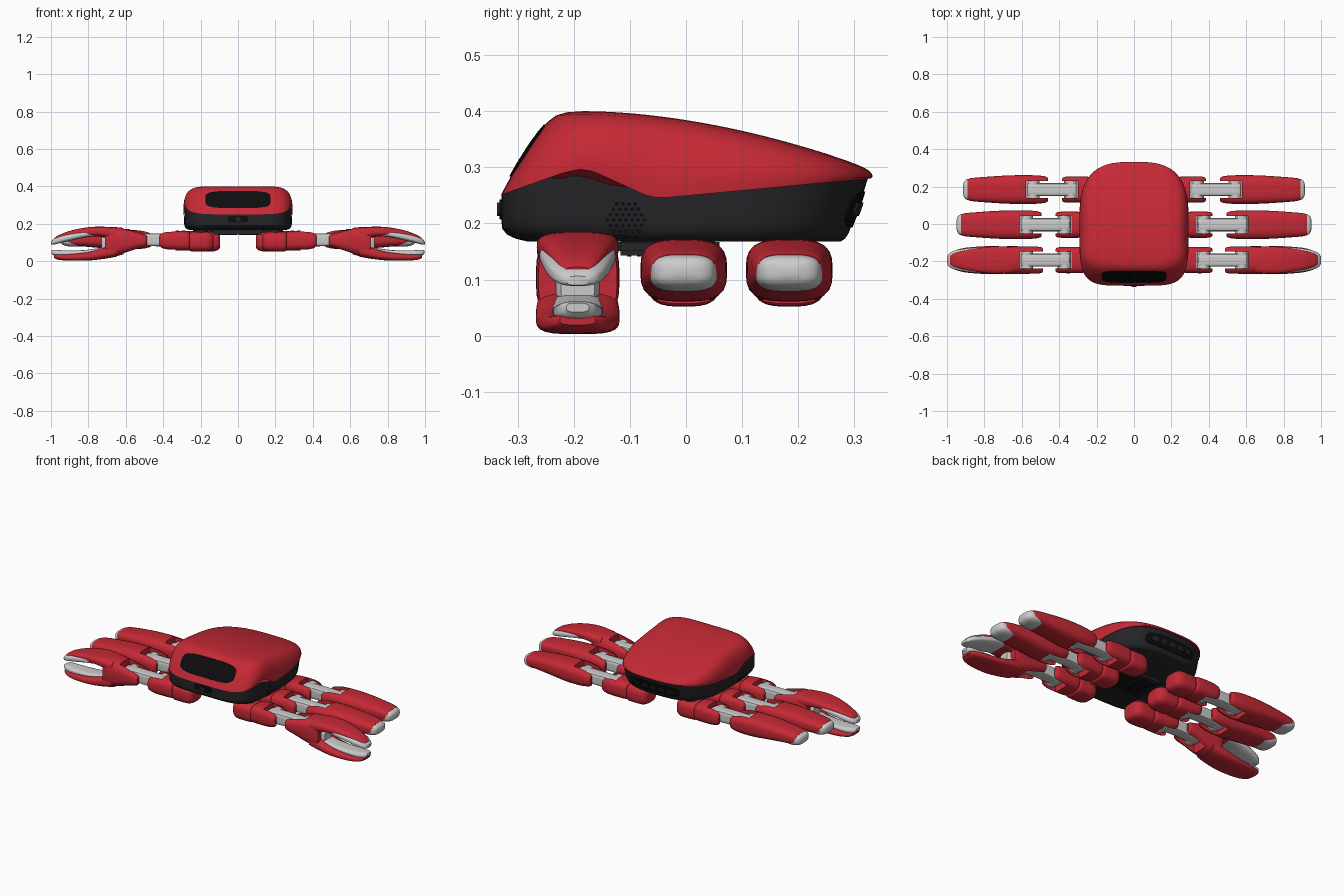
import bpy, bmesh, math
from mathutils import Vector
from mathutils.bvhtree import BVHTree

if "Cube" in bpy.data.objects:
    bpy.data.objects.remove(bpy.data.objects["Cube"])


def material(name, rgb):
    m = bpy.data.materials.new(name)
    m.diffuse_color = (*rgb, 1)
    m.use_nodes = True
    m.node_tree.nodes["Principled BSDF"].inputs["Base Color"].default_value = m.diffuse_color
    return m


RED = material("red", (0.56, 0.022, 0.036))
DARK = material("charcoal", (0.018, 0.018, 0.02))
BLACK = material("black", (0.004, 0.004, 0.005))


def finish(name, bm, mat=None, mirror=False, cutter=None):
    bmesh.ops.recalc_face_normals(bm, faces=bm.faces[:])
    me = bpy.data.meshes.new(name)
    bm.to_mesh(me)
    bm.free()
    ob = bpy.data.objects.new(name, me)
    bpy.context.collection.objects.link(ob)
    bpy.ops.object.select_all(action='DESELECT')
    ob.select_set(True)
    bpy.context.view_layer.objects.active = ob
    if cutter:
        mod = ob.modifiers.new("notch", 'BOOLEAN')
        mod.operation, mod.solver, mod.object = 'DIFFERENCE', 'EXACT', cutter
        bpy.ops.object.modifier_apply(modifier=mod.name)
        bpy.data.objects.remove(cutter)
    if mat:
        ob.data.materials.clear()
        ob.data.materials.append(mat)
    bpy.ops.object.shade_smooth_by_angle(angle=math.radians(35))
    if mirror:
        ob.modifiers.new("mirror", 'MIRROR')
    return ob


def squircle(count, n_pos, n_neg):
    pts = []
    for i in range(count):
        a = 2 * math.pi * i / count
        c, s = math.cos(a), math.sin(a)
        n = n_pos if s >= 0 else n_neg
        r = (abs(c) ** n + abs(s) ** n) ** (-1 / n)
        pts.append((r * c, r * s))
    return pts


def skin(rings, cap_start=True, cap_end=True):
    bm = bmesh.new()
    rows = [[bm.verts.new(p) for p in ring] for ring in rings]
    n = len(rows[0])
    for a, b in zip(rows, rows[1:]):
        for i in range(n):
            bm.faces.new((a[i], a[(i + 1) % n], b[(i + 1) % n], b[i]))
    if cap_start:
        bm.faces.new(rows[0])
    if cap_end:
        bm.faces.new(rows[-1])
    return bm


def loft(name, sections, y, dx=0, mat=None, cutter=None, n=3.2):
    """Rounded sections (x, z centre, half y, half z) along x, eased, mirrored."""
    keys = [Vector(s) for s in sections]
    keys = [2 * keys[0] - keys[1]] + keys + [2 * keys[-1] - keys[-2]]
    path = []
    for a, b, c, d in zip(keys, keys[1:], keys[2:], keys[3:]):
        for k in range(4):
            t = k / 4
            path.append(b + 0.5 * t * (c - a + t * (2 * a - 5 * b + 4 * c - d + t * (3 * (b - c) + d - a))))
    path.append(keys[-2])
    shape = squircle(32, n, n)
    rings = [[(x + dx, y + hy * p, z + hz * q) for p, q in shape] for x, z, hy, hz in path]
    return finish(name, skin(rings), mat, True, cutter)


def box(bm, lo, hi):
    r = bmesh.ops.create_cube(bm, size=1)
    for v in r['verts']:
        v.co = Vector([l + (c + 0.5) * (h - l) for l, h, c in zip(lo, hi, v.co)])
    return r['verts']


def notch(x0, x1, y):
    bm = bmesh.new()
    box(bm, (x0, y - 0.046, -0.1), (x1, y + 0.046, 0.3))
    ob = finish("notch_cutter", bm)
    ob.hide_render = True
    return ob


# Body height curves along y
def top_z(y):
    d = y + 0.18
    return 0.4 - (0.103 * (d / 0.51) ** 1.8 if d > 0 else 0.8 * d * d)


SPLIT = [(-0.34, 0.247), (-0.22, 0.29), (-0.19, 0.297), (-0.165, 0.293),
         (-0.065, 0.247), (-0.035, 0.246), (0.34, 0.281)]


def split_z(y):
    for (a, za), (b, zb) in zip(SPLIT, SPLIT[1:]):
        if y <= b:
            return za + (zb - za) * (y - a) / (b - a)


def body(name, rows, target, mat, open_first):
    rings = []
    for f, hx, yf, yr in rows:
        ring = []
        for p, q in squircle(144, 3, 5):
            y = q * (yr if q >= 0 else -yf)
            s = split_z(y)
            ring.append((hx * p, y, s + f * (target(y) - s)))
        rings.append(ring)
    bm = skin(rings, not open_first, True)
    bmesh.ops.recalc_face_normals(bm, faces=bm.faces[:])
    tree = BVHTree.FromBMesh(bm)
    finish(name, bm, mat)
    return tree


# Upper shell and lower tub
shell = body("upper_shell", [
    (0, 0.29, -0.33, 0.329), (0.15, 0.292, -0.317, 0.332), (0.35, 0.29, -0.3, 0.332),
    (0.6, 0.281, -0.276, 0.33), (0.75, 0.271, -0.26, 0.327), (0.87, 0.256, -0.246, 0.32),
    (0.95, 0.236, -0.232, 0.308), (0.99, 0.208, -0.213, 0.288), (1, 0.17, -0.185, 0.25),
    (1, 0.12, -0.13, 0.18), (1, 0.06, -0.07, 0.1), (1, 0.01, -0.01, 0.02)], top_z, RED, False)
tub = body("lower_tub", [
    (0, 0.287, -0.329, 0.324), (0.5, 0.288, -0.329, 0.306), (0.72, 0.287, -0.328, 0.296),
    (0.86, 0.281, -0.319, 0.29), (0.95, 0.272, -0.303, 0.284), (1, 0.26, -0.283, 0.276)],
    lambda y: 0.168, DARK, False)


def patch(name, tree, side, x, z, hx, hz, mat, lift=0.003):
    """Rounded panel projected on the front (side -1) or back (side 1)."""
    rings = []
    for k, off in [(1, -0.008), (1, lift), (0.75, lift), (0.5, lift), (0.25, lift), (0.03, lift)]:
        ring = []
        for p, q in squircle(48, 4, 4):
            hit = tree.ray_cast(Vector((x + hx * k * p, side, z + hz * k * q)), Vector((0, -side, 0)))[0]
            ring.append(hit + Vector((0, side * off, 0)))
        rings.append(ring)
    finish(name, skin(rings, False, True), mat)


# Face visor, front sensor and rear ports
patch("visor", shell, -1, 0, 0.33, 0.175, 0.046, BLACK)
patch("front_sensor", tub, -1, 0, 0.225, 0.055, 0.018, BLACK)
patch("sensor_lens", tub, -1, 0, 0.225, 0.014, 0.012, DARK, 0.008)
patch("rear_panel", tub, 1, 0, 0.225, 0.16, 0.032, BLACK)
for i in range(5):
    patch("rear_port", tub, 1, -0.11 + 0.055 * i, 0.225, 0.018, 0.012, DARK, 0.006)

# Speaker grilles: hexagonal field of small dots on both sides
bm = bmesh.new()
for r in range(-3, 4):
    for c in range(7 - abs(r)):
        y = -0.107 + 0.011 * (c - (6 - abs(r)) / 2)
        hit = tub.ray_cast(Vector((1, y, 0.206 + 0.0096 * r)), Vector((-1, 0, 0)))[0]
        new = bmesh.ops.create_circle(bm, cap_ends=True, radius=0.0038, segments=8)['verts']
        for v in new:
            v.co = Vector((hit.x + 0.0015, hit.y + v.co.x, hit.z + v.co.y))
finish("speaker_grille", bm, BLACK, True)

# Underside block and vent slots
bm = bmesh.new()
box(bm, (-0.135, -0.125, 0.143), (0.135, 0.06, 0.175))
bmesh.ops.bevel(bm, geom=bm.edges[:], offset=0.008, segments=2, affect='EDGES')
finish("underside_block", bm, DARK)
bm = bmesh.new()
for i in range(9):
    for lo, hi in ((-0.11, -0.005), (0.005, 0.11)):
        box(bm, (lo, -0.105 + 0.018 * i, 0.1415), (hi, -0.097 + 0.018 * i, 0.146))
finish("vent_slots", bm, BLACK)

# Six limbs: hip, link, then claw (front) or foot
for tag, y, dx in (("front", -0.193, 0), ("middle", -0.004, 0.0), ("rear", 0.184, -0.035)):
    bm = bmesh.new()
    new = bmesh.ops.create_cone(bm, cap_ends=True, segments=24, radius1=0.04, radius2=0.04, depth=0.06)
    for v in new['verts']:
        v.co += Vector((0.2 + dx, y, 0.15))
    finish(tag + "_hip_mount", bm, DARK, True)
    loft(tag + "_hip", [(0.13, 0.105, 0.03, 0.025), (0.138, 0.105, 0.05, 0.042), (0.165, 0.105, 0.064, 0.052),
                        (0.21, 0.105, 0.066, 0.053), (0.25, 0.105, 0.064, 0.052),
                        (0.26, 0.105, 0.054, 0.044)], y, dx, RED)
    loft(tag + "_upper_leg", [(0.258, 0.108, 0.055, 0.044), (0.268, 0.109, 0.067, 0.051), (0.32, 0.11, 0.07, 0.053),
                              (0.38, 0.11, 0.07, 0.051), (0.41, 0.11, 0.067, 0.042),
                              (0.42, 0.11, 0.058, 0.03)], y, dx, RED, notch(0.335 + dx, 0.6, y))
    loft(tag + "_link", [(0.345, 0.113, 0.035, 0.026), (0.36, 0.113, 0.035, 0.035), (0.48, 0.115, 0.035, 0.034),
                         (0.59, 0.113, 0.035, 0.035), (0.605, 0.113, 0.035, 0.026)], y, dx, n=5)
    # Hinge barrels
    bm = bmesh.new()
    for x in (0.372, 0.575):
        new = bmesh.ops.create_cone(bm, cap_ends=True, segments=28, radius1=0.036, radius2=0.036, depth=0.096)
        for v in new['verts']:
            v.co = Vector((x + dx + v.co.x, y + v.co.z, 0.112 + v.co.y))
    finish(tag + "_hinges", bm, None, True)
    slot = notch(0.4, 0.612 + dx, y)
    if tag == "front":
        loft("claw_palm", [(0.486, 0.11, 0.06, 0.026), (0.5, 0.11, 0.07, 0.036), (0.56, 0.11, 0.073, 0.054),
                           (0.62, 0.107, 0.074, 0.072), (0.68, 0.102, 0.074, 0.08),
                           (0.71, 0.1, 0.07, 0.074)], y, 0, RED, slot)
        loft("claw_palm_pad", [(0.69, 0.09, 0.04, 0.05), (0.715, 0.09, 0.038, 0.046),
                               (0.73, 0.09, 0.03, 0.035)], y)
        loft("claw_upper_finger", [(0.65, 0.145, 0.07, 0.035), (0.74, 0.158, 0.073, 0.027), (0.82, 0.155, 0.066, 0.024),
                                   (0.9, 0.142, 0.052, 0.02), (0.96, 0.124, 0.036, 0.015),
                                   (0.985, 0.113, 0.022, 0.009)], y, 0, RED)
        loft("claw_upper_pad", [(0.77, 0.145, 0.06, 0.012), (0.82, 0.144, 0.068, 0.018), (0.89, 0.131, 0.063, 0.02),
                                (0.95, 0.116, 0.053, 0.019), (0.985, 0.104, 0.038, 0.015),
                                (0.999, 0.098, 0.02, 0.008)], y)
        loft("claw_lower_finger", [(0.65, 0.06, 0.07, 0.036), (0.72, 0.042, 0.074, 0.03), (0.8, 0.027, 0.074, 0.023),
                                   (0.9, 0.021, 0.066, 0.018), (0.96, 0.023, 0.05, 0.015),
                                   (0.985, 0.028, 0.032, 0.009)], y, 0, RED)
        loft("claw_lower_pad", [(0.73, 0.06, 0.04, 0.012), (0.83, 0.046, 0.045, 0.013), (0.93, 0.042, 0.043, 0.016),
                                (0.98, 0.045, 0.034, 0.016), (0.998, 0.05, 0.02, 0.008)], y)
    else:
        loft(tag + "_foot", [(0.494, 0.113, 0.06, 0.032), (0.508, 0.113, 0.07, 0.042), (0.56, 0.115, 0.076, 0.053),
                             (0.65, 0.117, 0.077, 0.055), (0.74, 0.12, 0.074, 0.049), (0.83, 0.12, 0.068, 0.041),
                             (0.9, 0.118, 0.062, 0.034), (0.925, 0.117, 0.055, 0.028)], y, dx, RED, slot)
        loft(tag + "_foot_tip", [(0.86, 0.113, 0.058, 0.034), (0.9, 0.113, 0.06, 0.034), (0.93, 0.114, 0.054, 0.029),
                                 (0.944, 0.115, 0.04, 0.021), (0.95, 0.115, 0.018, 0.009)], y, dx)
